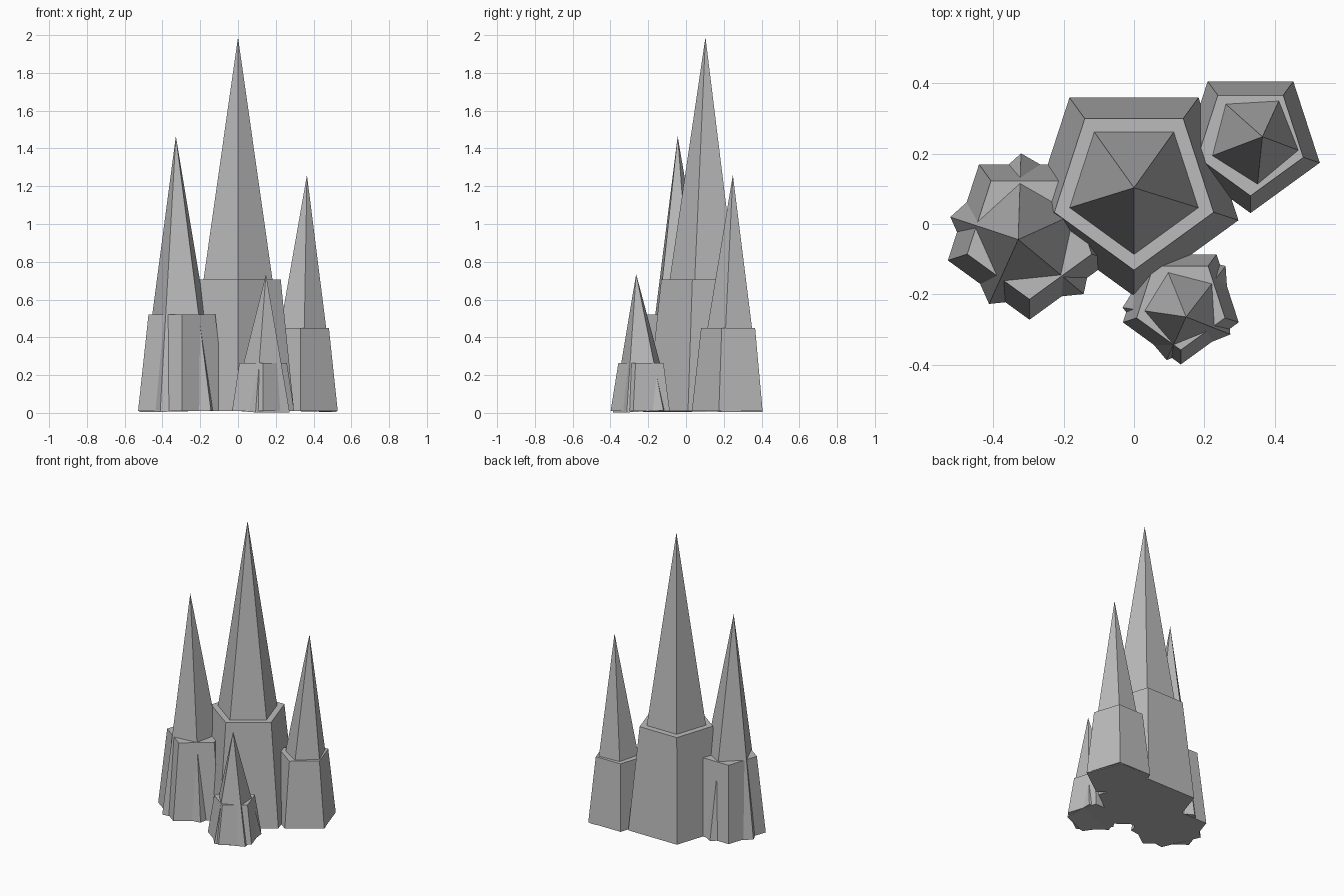
import bpy
import math
from mathutils import Matrix, Vector

cube = bpy.data.objects.get("Cube")
if cube:
    bpy.data.objects.remove(cube, do_unlink=True)

GROUND = 0.01
SIDES = 5

grey = bpy.data.materials.new("stone_grey")
grey.use_nodes = True
GREY = (0.5, 0.5, 0.5, 1.0)
grey.diffuse_color = GREY
grey.node_tree.nodes["Principled BSDF"].inputs["Base Color"].default_value = GREY


def ring(radius, z, turn):
    """Pentagon of points around the z axis."""
    angles = [math.radians(turn) + math.tau * i / SIDES for i in range(SIDES)]
    return [Vector((radius * math.cos(a), radius * math.sin(a), z)) for a in angles]


def add_mesh(name, verts, faces, matrix):
    mesh = bpy.data.meshes.new(name)
    mesh.from_pydata(verts, [], faces)
    mesh.materials.append(grey)
    obj = bpy.data.objects.new(name, mesh)
    obj.matrix_world = matrix
    bpy.context.collection.objects.link(obj)


def side_pairs():
    return [(i, (i + 1) % SIDES) for i in range(SIDES)]


def add_base(name, centre, radius, height):
    """Tapered five-sided block with a flat side to the back."""
    verts = ring(radius, 0, 54) + ring(radius * 0.763, height - GROUND, 54)
    faces = [(a, b, b + SIDES, a + SIDES) for a, b in side_pairs()]
    faces += [tuple(reversed(range(SIDES))), tuple(range(SIDES, 2 * SIDES))]
    add_mesh(name, verts, faces, Matrix.Translation(centre))


def add_spike(name, centre, radius, apex, turn):
    """Five-sided cone from the ground, leaning towards its apex."""
    axis = Vector(apex) - centre
    verts = ring(radius, 0, turn) + [Vector((0, 0, axis.length))]
    faces = [(a, b, SIDES) for a, b in side_pairs()]
    faces.append(tuple(reversed(range(SIDES))))
    lean = Vector((0, 0, 1)).rotation_difference(axis).to_matrix().to_4x4()
    add_mesh(name, verts, faces, Matrix.Translation(centre) @ lean)


# name, centre, base radius, base height, spike radius, apex, spike turn
crystals = [
    ("main", (0, 0.107), 0.312, 0.705, 0.296, (0, 0.103, 1.99), 54),
    ("left", (0.331, 0.238), 0.207, 0.45, 0.198, (0.365, 0.248, 1.26), 57.6),
    ("right", (-0.297, -0.028), 0.244, 0.52, 0.23, (-0.329, -0.044, 1.465), 24),
    ("front", (0.133, -0.226), 0.173, 0.265, 0.166, (0.148, -0.264, 0.735), 40),
]

for name, (x, y), base_r, base_h, spike_r, apex, turn in crystals:
    centre = Vector((x, y, GROUND))
    add_base(name + "_crystal_base", centre, base_r, base_h)
    add_spike(name + "_crystal_spike", centre, spike_r, apex, turn)
